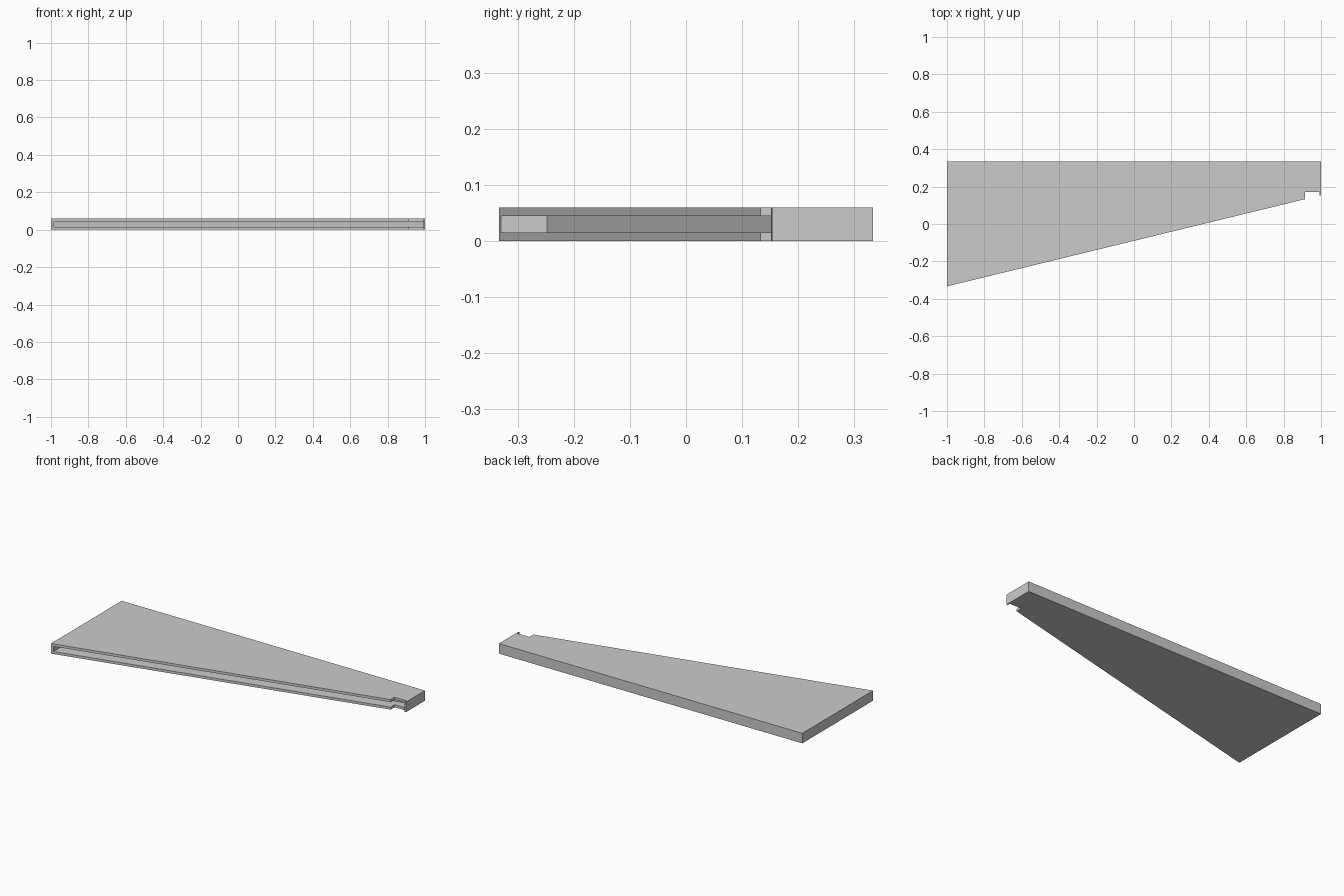
import bpy, bmesh

if "Cube" in bpy.data.objects:
    bpy.data.objects.remove(bpy.data.objects["Cube"])

HEIGHT = 0.06
SLOPE = (0.1535 + 0.3333) / 2.0


def edge_y(x):
    """Height of the slanted front edge at x."""
    return -0.3333 + SLOPE * (x + 1)


def prism(name, outline, z0, z1):
    """Extrude a plan outline between two heights."""
    bm = bmesh.new()
    face = bm.faces.new([bm.verts.new((x, y, z0)) for x, y in outline])
    top = bmesh.ops.extrude_face_region(bm, geom=[face])["geom"]
    bmesh.ops.translate(bm, vec=(0, 0, z1 - z0),
                        verts=[v for v in top if isinstance(v, bmesh.types.BMVert)])
    bmesh.ops.recalc_face_normals(bm, faces=bm.faces)
    mesh = bpy.data.meshes.new(name)
    bm.to_mesh(mesh)
    bm.free()
    obj = bpy.data.objects.new(name, mesh)
    bpy.context.collection.objects.link(obj)
    return obj


# Tapered plate
plate = prism("tapered_plate",
              [(-1, -0.3333), (1, edge_y(1)), (1, 0.3333), (-1, 0.3333)], 0, HEIGHT)

# Notch near the narrow end, leaving a thin tab
notch = prism("notch_cutter",
              [(0.914, 0), (0.993, 0), (0.993, 0.17), (0.914, 0.17)], -0.1, 0.2)

# Slot along the slanted edge, with a floor parallel to it
left, right, depth = -0.985, 0.993, 0.0816
slot = prism("slot_cutter",
             [(left, edge_y(left) - 0.1), (right, edge_y(right) - 0.1),
              (right, edge_y(right) + depth), (left, edge_y(left) + depth)],
             0.015, 0.045)

# Cut both out of the plate
for cutter in (notch, slot):
    mod = plate.modifiers.new(cutter.name, "BOOLEAN")
    mod.operation = "DIFFERENCE"
    mod.solver = "EXACT"
    mod.object = cutter
    cutter.hide_render = True
    cutter.display_type = "WIRE"
